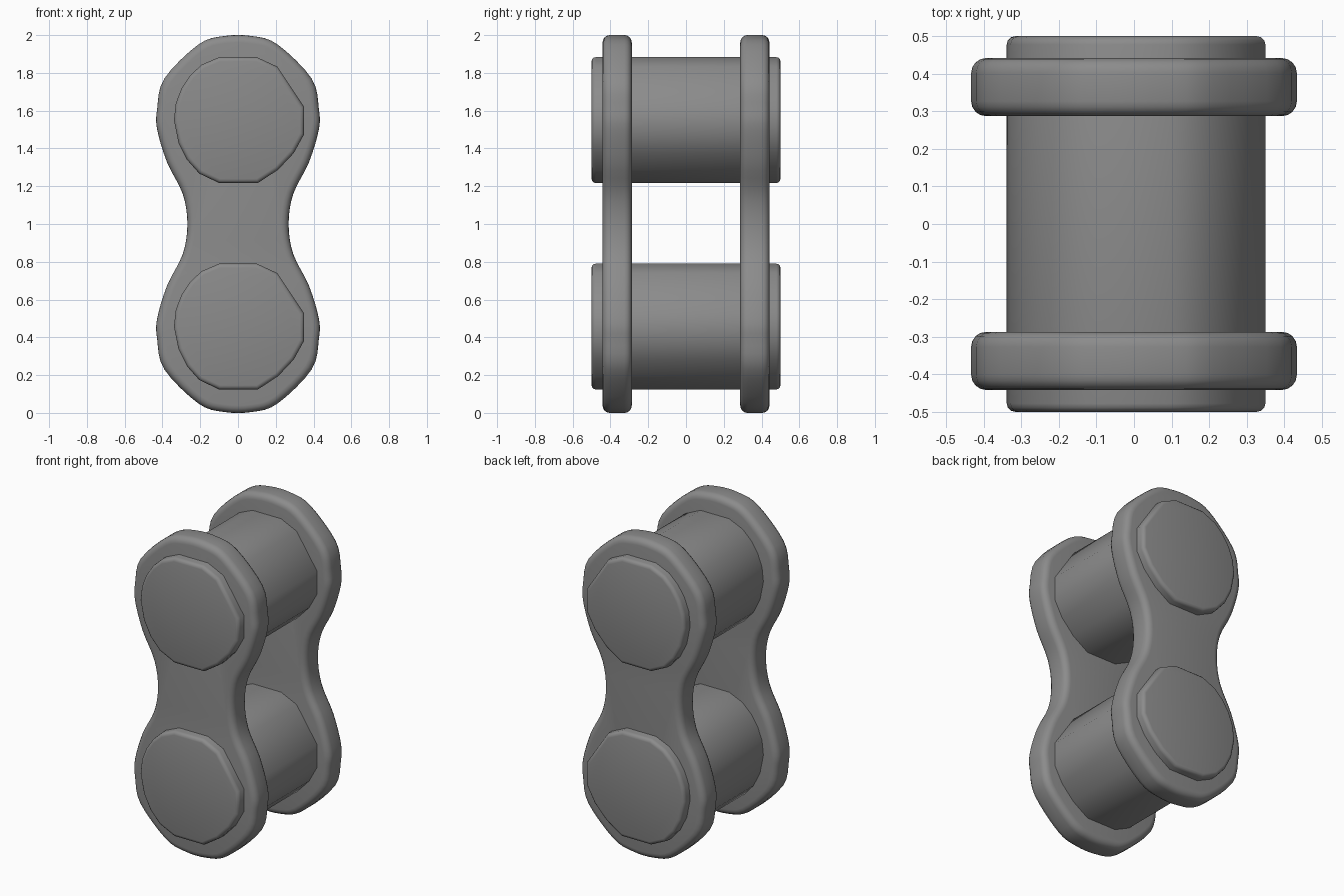
import bpy, bmesh
from math import radians
from mathutils import Vector

if "Cube" in bpy.data.objects:
    bpy.data.objects.remove(bpy.data.objects["Cube"])

# dark grey metal
metal = bpy.data.materials.new("dark_grey")
metal.diffuse_color = (0.26, 0.26, 0.26, 1)
metal.use_nodes = True
metal.node_tree.nodes["Principled BSDF"].inputs["Base Color"].default_value = metal.diffuse_color


def smooth_loop(pts, n):
    # closed Catmull-Rom curve through the points
    out, k = [], len(pts)
    for i in range(k):
        a, b, c, d = (Vector(pts[(i + j) % k]) for j in (-1, 0, 1, 2))
        for s in range(n):
            t = s / n
            out.append(0.5 * (2*b + (c-a)*t + (2*a-5*b+4*c-d)*t*t + (3*b-a-3*c+d)*t**3))
    return out


def prism(name, outline, y0, y1, bevel, segs):
    # extrude an x-z outline along y and round the rims
    bm = bmesh.new()
    rings = [[bm.verts.new((p[0], y, p[1])) for p in outline] for y in (y0, y1)]
    n = len(outline)
    bm.faces.new(rings[0])
    bm.faces.new(rings[1][::-1])
    for i in range(n):
        j = (i + 1) % n
        bm.faces.new((rings[0][j], rings[0][i], rings[1][i], rings[1][j]))
    bmesh.ops.recalc_face_normals(bm, faces=bm.faces[:])
    rims = [e for e in bm.edges
            if abs(e.verts[0].co.y - e.verts[1].co.y) < 1e-5]
    bmesh.ops.bevel(bm, geom=rims, offset=bevel, segments=segs, profile=0.5,
                    affect='EDGES', clamp_overlap=True)
    me = bpy.data.meshes.new(name)
    bm.to_mesh(me)
    bm.free()
    me.materials.append(metal)
    ob = bpy.data.objects.new(name, me)
    bpy.context.collection.objects.link(ob)
    bpy.ops.object.select_all(action='DESELECT')
    ob.select_set(True)
    bpy.context.view_layer.objects.active = ob
    bpy.ops.object.shade_smooth_by_angle(angle=radians(35))


# side plates: upper right quarter outline mirrored to a waisted figure eight
quarter = [(0.268, 1.0), (0.293, 1.16), (0.375, 1.325), (0.428, 1.5),
           (0.428, 1.61), (0.39, 1.77), (0.21, 1.95), (0.075, 1.995)]
upper = quarter + [(-x, z) for x, z in reversed(quarter)]
lower = [(x, 2 - z) for x, z in reversed(upper[1:-1])]
plate = smooth_loop(upper[1:-1] + [upper[-1]] + lower + [upper[0]], 4)
for label, s in (("front", -1), ("back", 1)):
    prism(label + "_plate", plate, s * 0.287, s * 0.442, 0.04, 4)

# pins: faceted on the right, rounder on the left
pin = [(-0.1, 0.333), (0.1, 0.333), (0.208, 0.283), (0.35, 0.07), (0.35, -0.075),
       (0.295, -0.175), (0.212, -0.263), (0.105, -0.333), (-0.1, -0.333),
       (-0.205, -0.283), (-0.27, -0.21), (-0.315, -0.12), (-0.339, 0.0),
       (-0.329, 0.09), (-0.298, 0.17), (-0.253, 0.237), (-0.193, 0.293)]
for label, z in (("lower", 0.457), ("upper", 1.55)):
    prism(label + "_pin", [(x, z + h) for x, h in pin], -0.5, 0.5, 0.022, 3)
